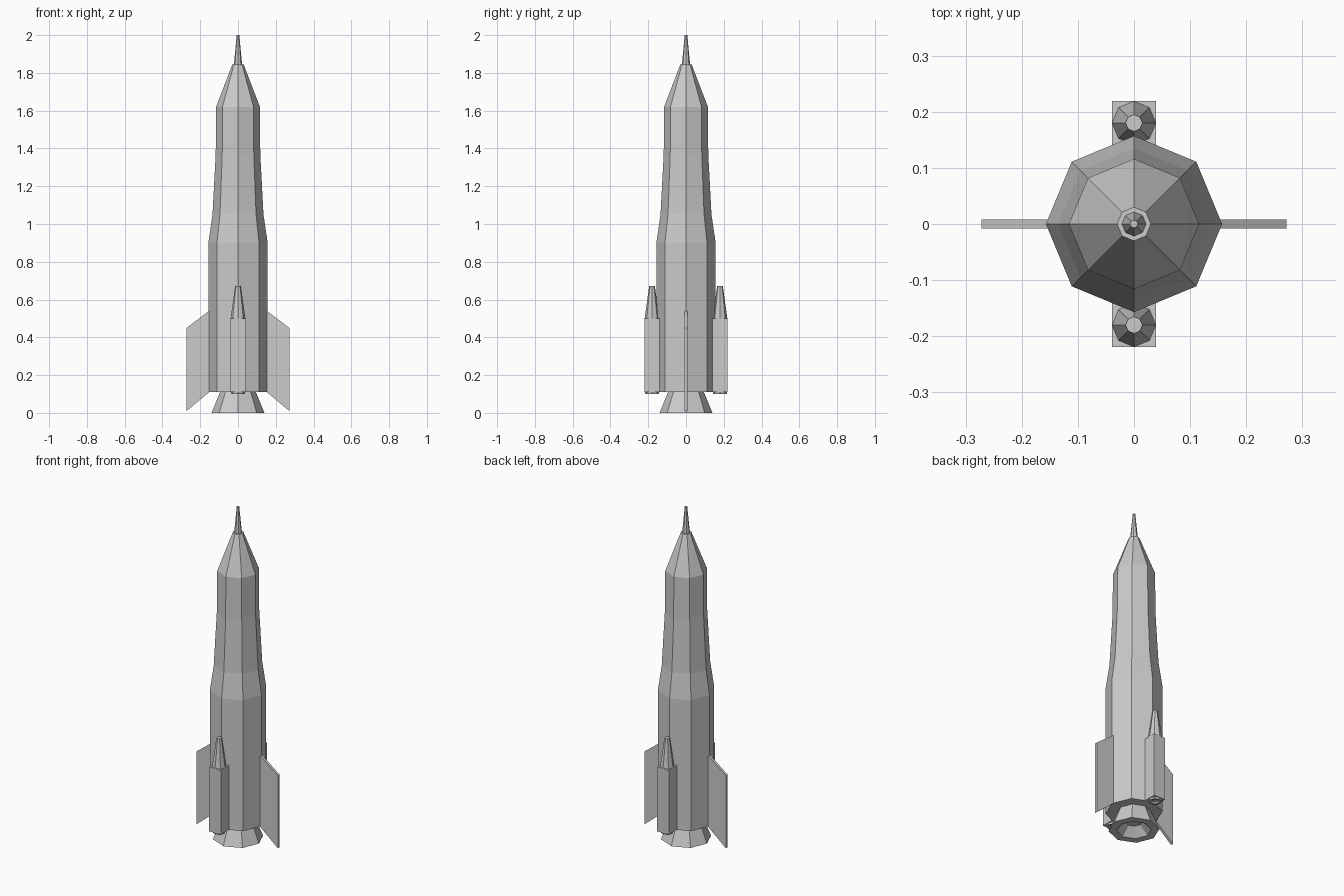
import bpy, bmesh, math

if "Cube" in bpy.data.objects:
    bpy.data.objects.remove(bpy.data.objects["Cube"])


def make_object(name, bm):
    bmesh.ops.recalc_face_normals(bm, faces=bm.faces)
    mesh = bpy.data.meshes.new(name)
    bm.to_mesh(mesh)
    bm.free()
    obj = bpy.data.objects.new(name, mesh)
    bpy.context.collection.objects.link(obj)
    return obj


def lathe(name, profile, center=(0, 0), sides=8):
    """Stack of polygon rings from (radius, z) pairs, capped at both ends."""
    bm = bmesh.new()
    rings = []
    for r, z in profile:
        rings.append([bm.verts.new((center[0] + r * math.cos(2 * math.pi * i / sides),
                                    center[1] + r * math.sin(2 * math.pi * i / sides), z))
                      for i in range(sides)])
    for a, b in zip(rings, rings[1:]):
        for i in range(sides):
            j = (i + 1) % sides
            bm.faces.new((a[i], a[j], b[j], b[i]))
    bm.faces.new(rings[0])
    bm.faces.new(rings[-1])
    return make_object(name, bm)


def extrude_outline(name, points, offset):
    """Prism: outline points pushed along an offset vector."""
    bm = bmesh.new()
    face = bm.faces.new([bm.verts.new(p) for p in points])
    ext = bmesh.ops.extrude_face_region(bm, geom=[face])
    moved = [v for v in ext["geom"] if isinstance(v, bmesh.types.BMVert)]
    bmesh.ops.translate(bm, verts=moved, vec=offset)
    return make_object(name, bm)


# Fuselage with tapered nose
lathe("fuselage", [(0.157, 0.11), (0.157, 0.90), (0.135, 1.05), (0.118, 1.37),
                   (0.116, 1.62), (0.03, 1.845)])

# Nose spike
lathe("nose_spike", [(0.022, 1.84), (0.007, 2.0)])

# Main engine nozzle with recessed throat
lathe("main_nozzle", [(0.045, 0.05), (0.095, 0.0), (0.14, 0.0), (0.093, 0.115)])

for side, s in (("right", 1), ("left", -1)):
    # Swept side fins
    outline = [(0.14, 0.55), (0.272, 0.45), (0.272, 0.01), (0.14, 0.12)]
    extrude_outline(f"fin_{side}", [(s * x, -0.008, z) for x, z in outline], (0, 0.016, 0))

for side, s in (("front", -1), ("back", 1)):
    # Square boosters with octagonal nose cones and small nozzles
    y = s * 0.18
    corners = [(-0.039, -0.039), (0.039, -0.039), (0.039, 0.039), (-0.039, 0.039)]
    extrude_outline(f"booster_{side}", [(cx, y + cy, 0.11) for cx, cy in corners], (0, 0, 0.39))
    lathe(f"booster_cone_{side}", [(0.039, 0.50), (0.015, 0.672)], (0, y))
    lathe(f"booster_nozzle_{side}", [(0.015, 0.108), (0.025, 0.10), (0.035, 0.10),
                                     (0.038, 0.112)], (0, y))
